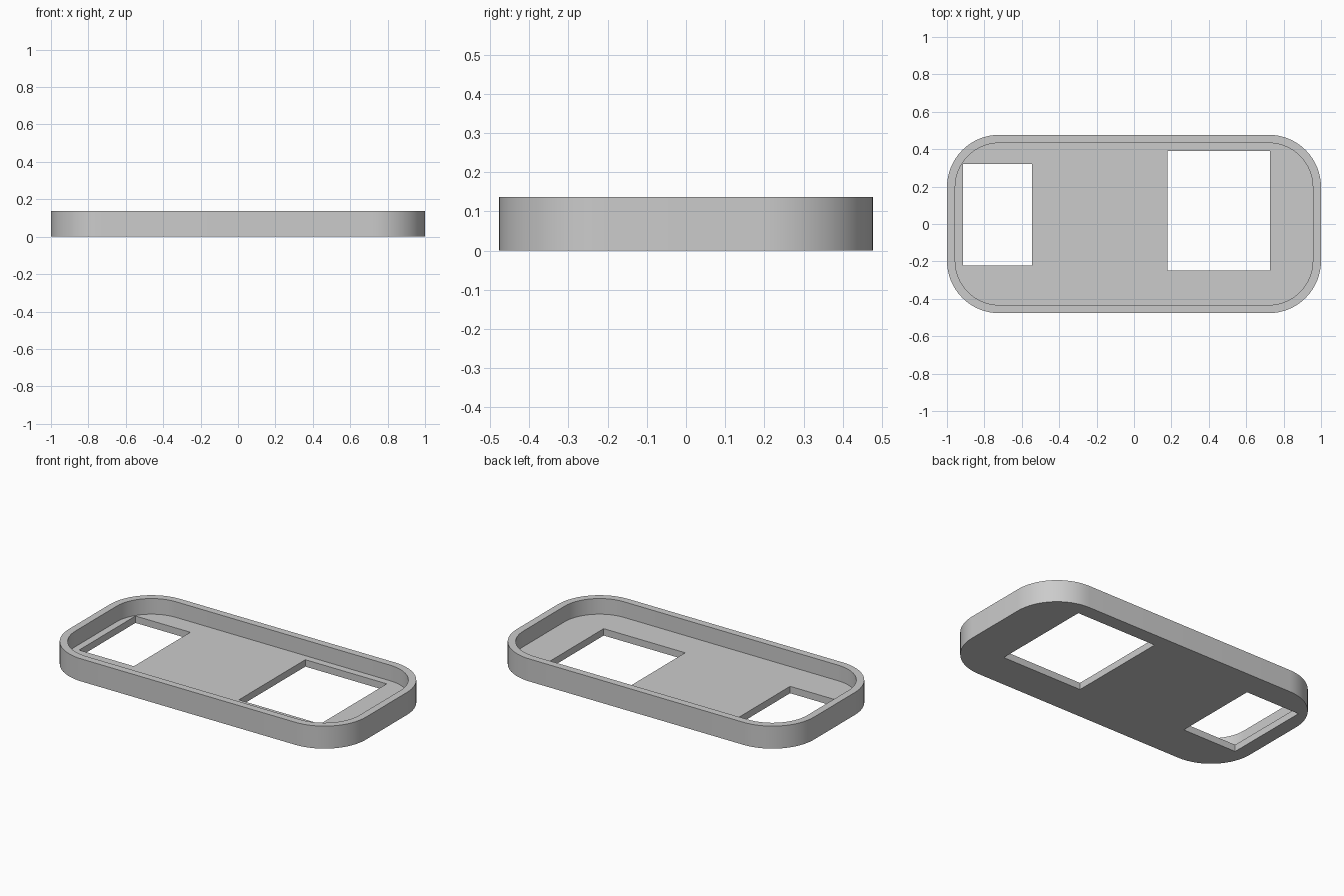
import bpy
import bmesh
from math import cos, sin, pi, radians

HALF_X, HALF_Y, HEIGHT = 1.0, 0.477, 0.137
CORNER, WALL, FLOOR = 0.28, 0.044, 0.042
ARC_STEPS = 16

cube = bpy.data.objects.get("Cube")
if cube:
    bpy.data.objects.remove(cube, do_unlink=True)

grey = bpy.data.materials.new("plain grey")
grey.use_nodes = True
colour = (0.6, 0.6, 0.6, 1)
grey.diffuse_color = colour
grey.node_tree.nodes["Principled BSDF"].inputs["Base Color"].default_value = colour


def prism(name, outline, z0, z1):
    """Extrude a closed outline from z0 up to z1."""
    bm = bmesh.new()
    base = bm.faces.new([bm.verts.new((x, y, z0)) for x, y in outline])
    top = bmesh.ops.extrude_face_region(bm, geom=[base])["geom"]
    verts = [v for v in top if isinstance(v, bmesh.types.BMVert)]
    bmesh.ops.translate(bm, verts=verts, vec=(0, 0, z1 - z0))
    bmesh.ops.recalc_face_normals(bm, faces=bm.faces)
    mesh = bpy.data.meshes.new(name)
    bm.to_mesh(mesh)
    bm.free()
    mesh.materials.append(grey)
    obj = bpy.data.objects.new(name, mesh)
    bpy.context.collection.objects.link(obj)
    return obj


def rounded_outline(inset):
    """Rounded rectangle, moved inwards by the inset."""
    points = []
    for quarter, (sx, sy) in enumerate([(1, 1), (-1, 1), (-1, -1), (1, -1)]):
        for i in range(ARC_STEPS + 1):
            a = (quarter + i / ARC_STEPS) * pi / 2
            points.append((sx * (HALF_X - CORNER) + (CORNER - inset) * cos(a),
                           sy * (HALF_Y - CORNER) + (CORNER - inset) * sin(a)))
    return points


def rectangle(x0, x1, y0, y1):
    return [(x0, y0), (x1, y0), (x1, y1), (x0, y1)]


# Solid tray body, then the recess and the two openings through the floor
tray = prism("tray", rounded_outline(0), 0, HEIGHT)
cutters = [
    prism("recess_cutter", rounded_outline(WALL), FLOOR, HEIGHT + 0.1),
    prism("small_opening_cutter", rectangle(-0.914, -0.545, -0.222, 0.32), -0.1, FLOOR + 0.03),
    prism("large_opening_cutter", rectangle(0.18, 0.728, -0.249, 0.39), -0.1, FLOOR + 0.03),
]

bpy.ops.object.select_all(action="DESELECT")
bpy.context.view_layer.objects.active = tray
tray.select_set(True)
for cutter in cutters:
    cutter.hide_render = True
    cut = tray.modifiers.new(cutter.name, "BOOLEAN")
    cut.operation = "DIFFERENCE"
    cut.solver = "EXACT"
    cut.object = cutter
    bpy.ops.object.modifier_apply(modifier=cut.name)
    bpy.data.objects.remove(cutter, do_unlink=True)

# Smooth corners with crisp rims
bpy.ops.object.shade_smooth_by_angle(angle=radians(30))
